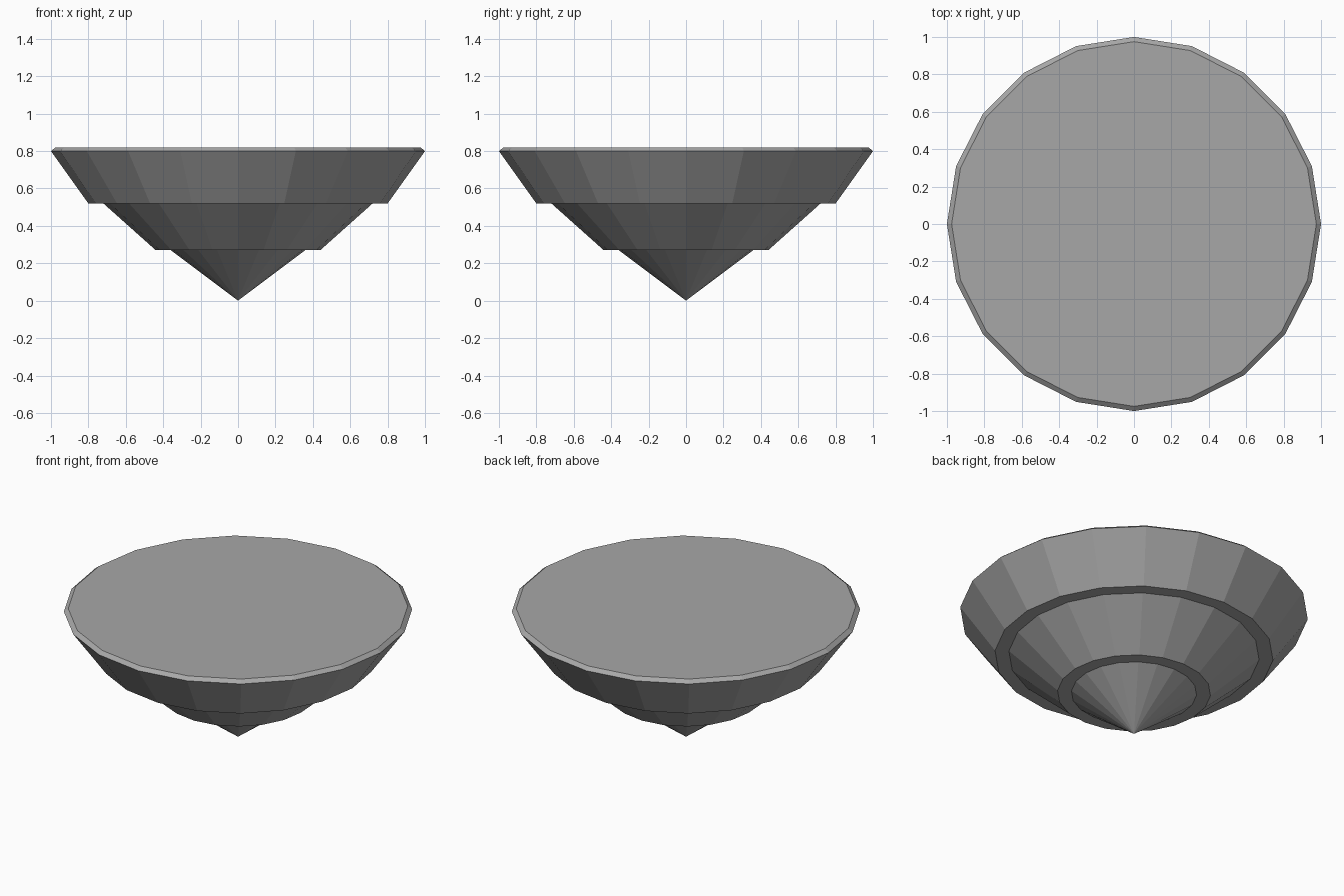
import bpy
import bmesh
from math import cos, sin, tau

SIDES = 20

cube = bpy.data.objects.get("Cube")
if cube:
    bpy.data.objects.remove(cube, do_unlink=True)

# Plain grey for the whole body
grey = bpy.data.materials.new("stone_grey")
grey.use_nodes = True
colour = (0.39, 0.39, 0.39, 1)
grey.diffuse_color = colour
grey.node_tree.nodes["Principled BSDF"].inputs["Base Color"].default_value = colour

# Stepped profile above the bottom tip: (radius, height)
profile = [(0.36, 0.27), (0.44, 0.27), (0.72, 0.52),
           (0.80, 0.52), (1.0, 0.80), (0.975, 0.82)]

bm = bmesh.new()
rings = [[bm.verts.new((r * cos(tau * i / SIDES), r * sin(tau * i / SIDES), z))
          for i in range(SIDES)] for r, z in profile]
tip = bm.verts.new((0, 0, 0))

# Tip cone, stepped walls and flat top
for i in range(SIDES):
    j = (i + 1) % SIDES
    bm.faces.new((tip, rings[0][j], rings[0][i]))
    for low, high in zip(rings, rings[1:]):
        bm.faces.new((low[i], low[j], high[j], high[i]))
bm.faces.new(rings[-1])
bmesh.ops.recalc_face_normals(bm, faces=bm.faces)

mesh = bpy.data.meshes.new("stepped_cone")
bm.to_mesh(mesh)
bm.free()
mesh.materials.append(grey)
bpy.context.collection.objects.link(bpy.data.objects.new("stepped_cone", mesh))
